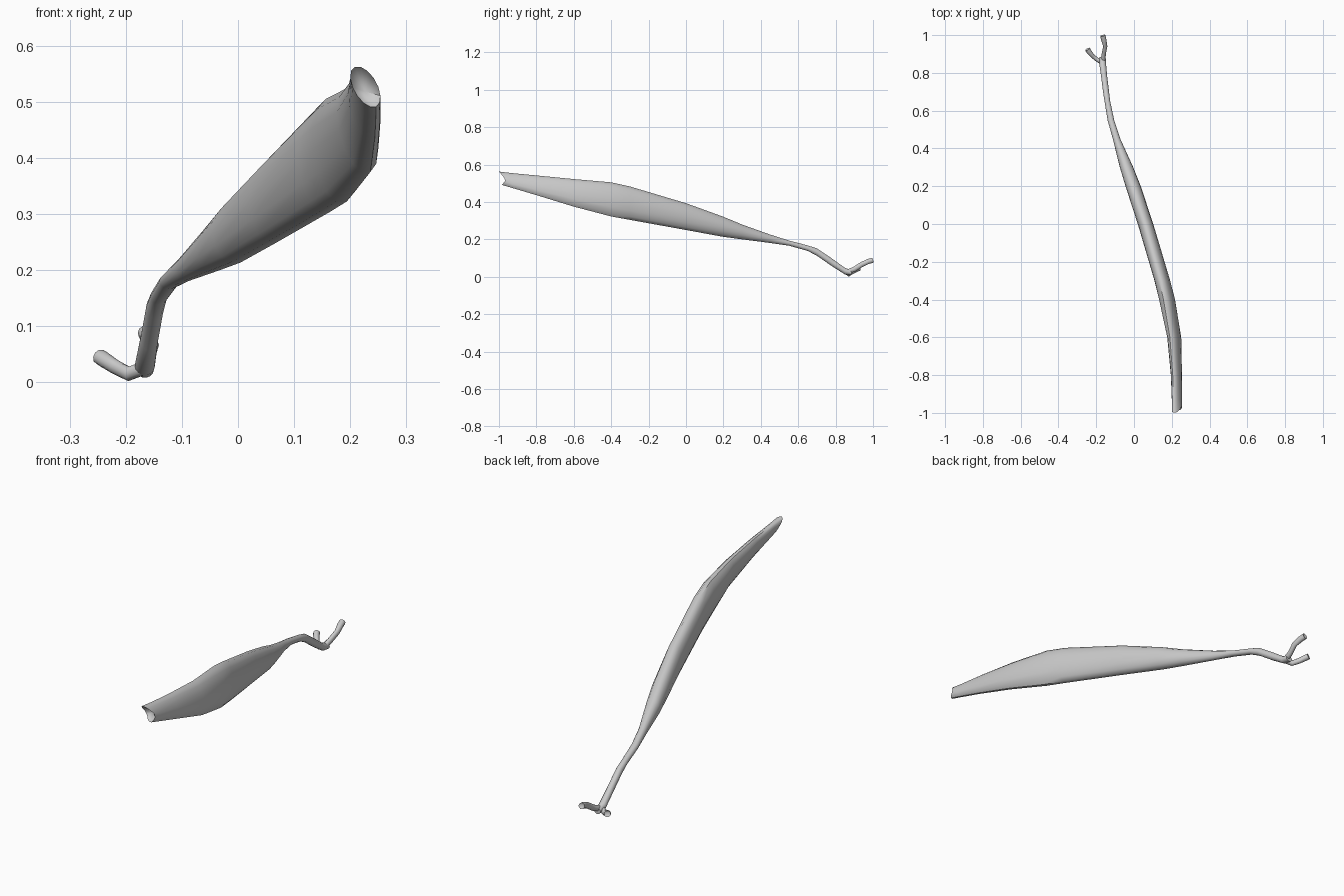
import bpy, bmesh, math
from mathutils import Vector

if "Cube" in bpy.data.objects:
    bpy.data.objects.remove(bpy.data.objects["Cube"])

SIDES = 14


def finish(name, rings, start_dent=0.0, end_dent=0.0):
    """Skin a list of rings; ends get a dished centre."""
    bm = bmesh.new()
    vr = [[bm.verts.new(p) for p in r] for r in rings]
    n = len(rings[0])
    for a, b in zip(vr, vr[1:]):
        for i in range(n):
            j = (i + 1) % n
            bm.faces.new((a[i], a[j], b[j], b[i]))
    cen = [sum(r, Vector()) / n for r in rings]
    for ring, c, nb, d in ((vr[0], cen[0], cen[1], start_dent),
                           (vr[-1], cen[-1], cen[-2], end_dent)):
        v = bm.verts.new(c + (nb - c).normalized() * d)
        for i in range(n):
            bm.faces.new((ring[i], ring[(i + 1) % n], v))
    bmesh.ops.recalc_face_normals(bm, faces=bm.faces)
    me = bpy.data.meshes.new(name)
    bm.to_mesh(me)
    bm.free()
    ob = bpy.data.objects.new(name, me)
    bpy.context.collection.objects.link(ob)
    bpy.context.view_layer.objects.active = ob
    ob.select_set(True)
    bpy.ops.object.shade_smooth_by_angle(angle=math.radians(50))
    ob.select_set(False)


def belly_ring(y, xl, xr, zb, zt, skew, notch=0.0):
    """Upright oval across y, leaning by skew; notch pulls the middle back."""
    pts = []
    for i in range(SIDES):
        t = 2 * math.pi * i / SIDES
        c, s = math.cos(t), math.sin(t)
        hx = math.sqrt(max(((xr - xl) / 2) ** 2 - skew ** 2, 1e-6))
        pts.append(Vector(((xl + xr) / 2 + hx * c + skew * s,
                           y + notch * (1 - abs(s)) + notch * 0.5 * (s < -0.3),
                           (zb + zt) / 2 + (zt - zb) / 2 * s)))
    return pts


def branch_rings(path):
    """Flat oval rings square to a path of (point, half width, half height)."""
    rings = []
    for k, (p, w, h) in enumerate(path):
        d = (Vector(path[min(k + 1, len(path) - 1)][0])
             - Vector(path[max(k - 1, 0)][0])).normalized()
        side = d.cross(Vector((0, 0, 1))).normalized()
        up = side.cross(d)
        rings.append([Vector(p) + side * w * math.cos(2 * math.pi * i / 10)
                      + up * h * math.sin(2 * math.pi * i / 10) for i in range(10)])
    return rings


# Muscle belly narrowing into the tendon: y, x range, z range, lean
belly = [
    (-1.00, 0.200, 0.254, 0.490, 0.563, -0.014, 0.03),
    (-0.93, 0.200, 0.254, 0.474, 0.555, -0.014),
    (-0.80, 0.195, 0.254, 0.435, 0.543, -0.014),
    (-0.60, 0.176, 0.250, 0.373, 0.524, -0.016),
    (-0.40, 0.132, 0.218, 0.320, 0.507, -0.010),
    (-0.30, 0.108, 0.192, 0.302, 0.485, -0.006),
    (0.00, 0.020, 0.102, 0.248, 0.395, 0.0),
    (0.20, -0.045, 0.036, 0.212, 0.322, 0.0),
    (0.30, -0.075, -0.004, 0.199, 0.280, 0.0),
    (0.45, -0.112, -0.072, 0.180, 0.226, 0.0),
    (0.55, -0.140, -0.105, 0.166, 0.194, 0.0),
    (0.65, -0.156, -0.126, 0.138, 0.168, 0.0),
    (0.70, -0.164, -0.132, 0.112, 0.152, 0.0),
    (0.78, -0.174, -0.142, 0.056, 0.098, 0.0),
    (0.85, -0.184, -0.148, 0.012, 0.048, 0.0),
    (0.885, -0.182, -0.150, 0.008, 0.036, 0.0),
]
finish("muscle_belly", [belly_ring(*b) for b in belly], start_dent=0.04)

# Two short tendon slips at the far end
finish("long_tendon_slip", branch_rings([
    ((-0.165, 0.855, 0.024), 0.014, 0.012),
    ((-0.160, 0.900, 0.040), 0.011, 0.014),
    ((-0.152, 0.940, 0.066), 0.011, 0.014),
    ((-0.160, 0.975, 0.082), 0.014, 0.014),
    ((-0.165, 0.998, 0.088), 0.014, 0.014)]), end_dent=0.008)
finish("short_tendon_slip", branch_rings([
    ((-0.165, 0.855, 0.026), 0.014, 0.012),
    ((-0.195, 0.870, 0.015), 0.011, 0.013),
    ((-0.220, 0.890, 0.028), 0.011, 0.013),
    ((-0.238, 0.912, 0.040), 0.014, 0.014),
    ((-0.246, 0.926, 0.045), 0.014, 0.014)]), end_dent=0.008)
